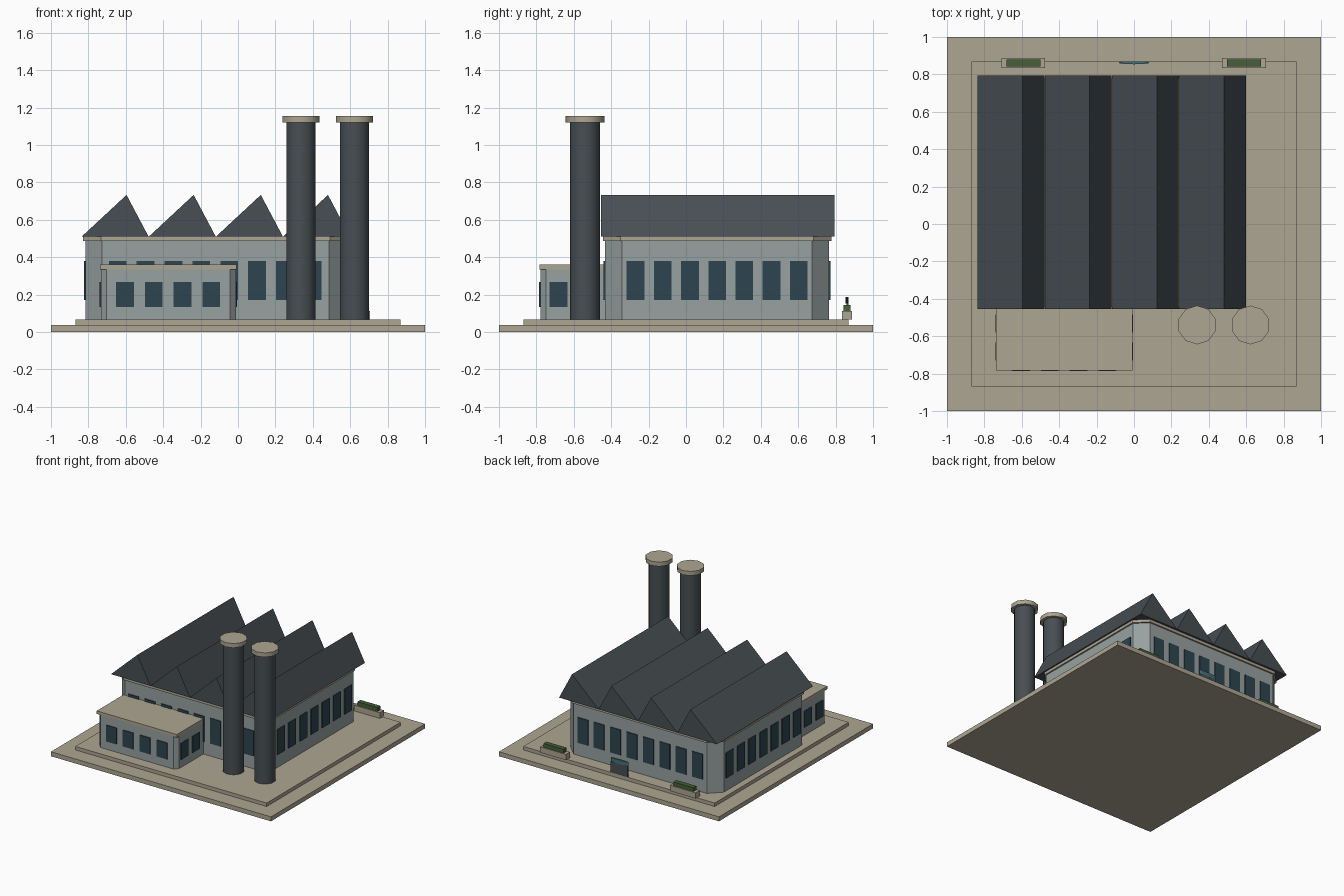
import bpy, bmesh, math

if "Cube" in bpy.data.objects:
    bpy.data.objects.remove(bpy.data.objects["Cube"])


def mat(name, r, g, b):
    m = bpy.data.materials.new(name)
    m.diffuse_color = (r, g, b, 1)
    m.use_nodes = True
    m.node_tree.nodes["Principled BSDF"].inputs["Base Color"].default_value = m.diffuse_color
    return m


STONE = mat("stone", 0.42, 0.38, 0.29)
WALL = mat("wall", 0.31, 0.36, 0.355)
SLATE = mat("slate", 0.063, 0.077, 0.085)
GLASS = mat("glass", 0.026, 0.06, 0.08)
GREEN = mat("foliage", 0.06, 0.115, 0.04)
TEAL = mat("teal", 0.06, 0.16, 0.19)


def finish(name, bm, material):
    bmesh.ops.recalc_face_normals(bm, faces=bm.faces)
    me = bpy.data.meshes.new(name)
    bm.to_mesh(me)
    bm.free()
    me.materials.append(material)
    ob = bpy.data.objects.new(name, me)
    bpy.context.collection.objects.link(ob)
    return ob


def prism(bm, pts, vec):
    """Extrude a closed 3D outline along vec."""
    face = bm.faces.new([bm.verts.new(p) for p in pts])
    ext = bmesh.ops.extrude_face_region(bm, geom=[face], use_keep_orig=True)
    verts = [v for v in ext["geom"] if isinstance(v, bmesh.types.BMVert)]
    bmesh.ops.translate(bm, verts=verts, vec=vec)


def add_box(bm, x0, x1, y0, y1, z0, z1):
    prism(bm, [(x0, y0, z0), (x1, y0, z0), (x1, y1, z0), (x0, y1, z0)], (0, 0, z1 - z0))


def box(name, material, *dims):
    bm = bmesh.new()
    add_box(bm, *dims)
    return finish(name, bm, material)


def chamfered(name, material, x0, x1, y0, y1, z0, z1, c):
    """Block with its four upright corners cut off."""
    pts = [(x0 + c, y0), (x1 - c, y0), (x1, y0 + c), (x1, y1 - c),
           (x1 - c, y1), (x0 + c, y1), (x0, y1 - c), (x0, y0 + c)]
    bm = bmesh.new()
    prism(bm, [(x, y, z0) for x, y in pts], (0, 0, z1 - z0))
    return finish(name, bm, material)


def windows(name, axis, wall, start, pitch, count, z0, z1, w=0.095, t=0.007):
    """Row of thin panes; axis is the direction the row runs along."""
    bm = bmesh.new()
    for i in range(count):
        a, b = start + i * pitch - w / 2, start + i * pitch + w / 2
        if axis == "x":
            add_box(bm, a, b, wall - t, wall + t, z0, z1)
        else:
            add_box(bm, wall - t, wall + t, a, b, z0, z1)
    return finish(name, bm, GLASS)


# stepped base
box("base_slab", STONE, -1, 1, -1, 1, 0, 0.037)
box("upper_slab", STONE, -0.87, 0.87, -0.87, 0.87, 0.037, 0.066)

# main hall
X0, X1, Y0, Y1 = -0.816, 0.576, -0.433, 0.765
chamfered("hall_walls", WALL, X0, X1, Y0, Y1, 0.066, 0.487, 0.09)
chamfered("hall_cornice", STONE, X0 - 0.012, X1 + 0.012, Y0 - 0.012, Y1 + 0.012, 0.487, 0.512, 0.095)
for side, wall in (("front", Y0), ("back", Y1)):
    windows("hall_windows_" + side, "x", wall, -0.643, 0.149, 8, 0.172, 0.38)
for side, wall in (("left", X0), ("right", X1)):
    windows("hall_windows_" + side, "y", wall, -0.27, 0.1455, 7, 0.172, 0.38)

# sawtooth roof
for i in range(4):
    x = -0.836 + i * 0.359
    bm = bmesh.new()
    prism(bm, [(x, -0.455, 0.51), (x + 0.24, -0.455, 0.733), (x + 0.358, -0.455, 0.51)], (0, 1.248, 0))
    finish(f"roof_tooth_{i + 1}", bm, SLATE)

# front annex
AX0, AX1, AY0, AY1 = -0.733, -0.012, -0.778, -0.40
chamfered("annex_walls", WALL, AX0, AX1, AY0, AY1, 0.066, 0.337, 0.03)
box("annex_roof", STONE, AX0 - 0.004, AX1 + 0.004, AY0 - 0.004, AY1 - 0.034, 0.335, 0.36)
windows("annex_windows_front", "x", AY0, -0.604, 0.1535, 4, 0.133, 0.267)
for side, wall in (("left", AX0), ("right", AX1)):
    windows("annex_windows_" + side, "y", wall, -0.682, 0.15, 2, 0.133, 0.267)


# chimneys: ten-sided shafts with caps
def column(name, material, x, y, z0, z1, r):
    bpy.ops.mesh.primitive_cylinder_add(vertices=10, radius=r, depth=z1 - z0,
                                        location=(x, y, (z0 + z1) / 2))
    ob = bpy.context.object
    ob.name = name
    ob.data.materials.append(material)
    bpy.ops.object.shade_smooth_by_angle(angle=math.radians(40))


for i, x in enumerate((0.337, 0.623), 1):
    column(f"chimney_shaft_{i}", SLATE, x, -0.54, 0.066, 1.122, 0.081)
    column(f"chimney_cap_{i}", STONE, x, -0.54, 1.12, 1.155, 0.104)

# planters along the back
for i, x in enumerate((-0.592, 0.588), 1):
    box(f"planter_{i}", STONE, x - 0.117, x + 0.117, 0.834, 0.887, 0.066, 0.113)
    box(f"hedge_{i}", GREEN, x - 0.091, x + 0.091, 0.841, 0.88, 0.11, 0.145)

# low sign panel with a lens-shaped cap
box("sign_panel", SLATE, -0.078, 0.078, 0.857, 0.869, 0.066, 0.155)
bpy.ops.mesh.primitive_cylinder_add(vertices=16, radius=1, depth=1, location=(0, 0.862, 0.17))
cap = bpy.context.object
cap.name = "sign_cap"
cap.scale = (0.08, 0.008, 0.034)
cap.data.materials.append(TEAL)
